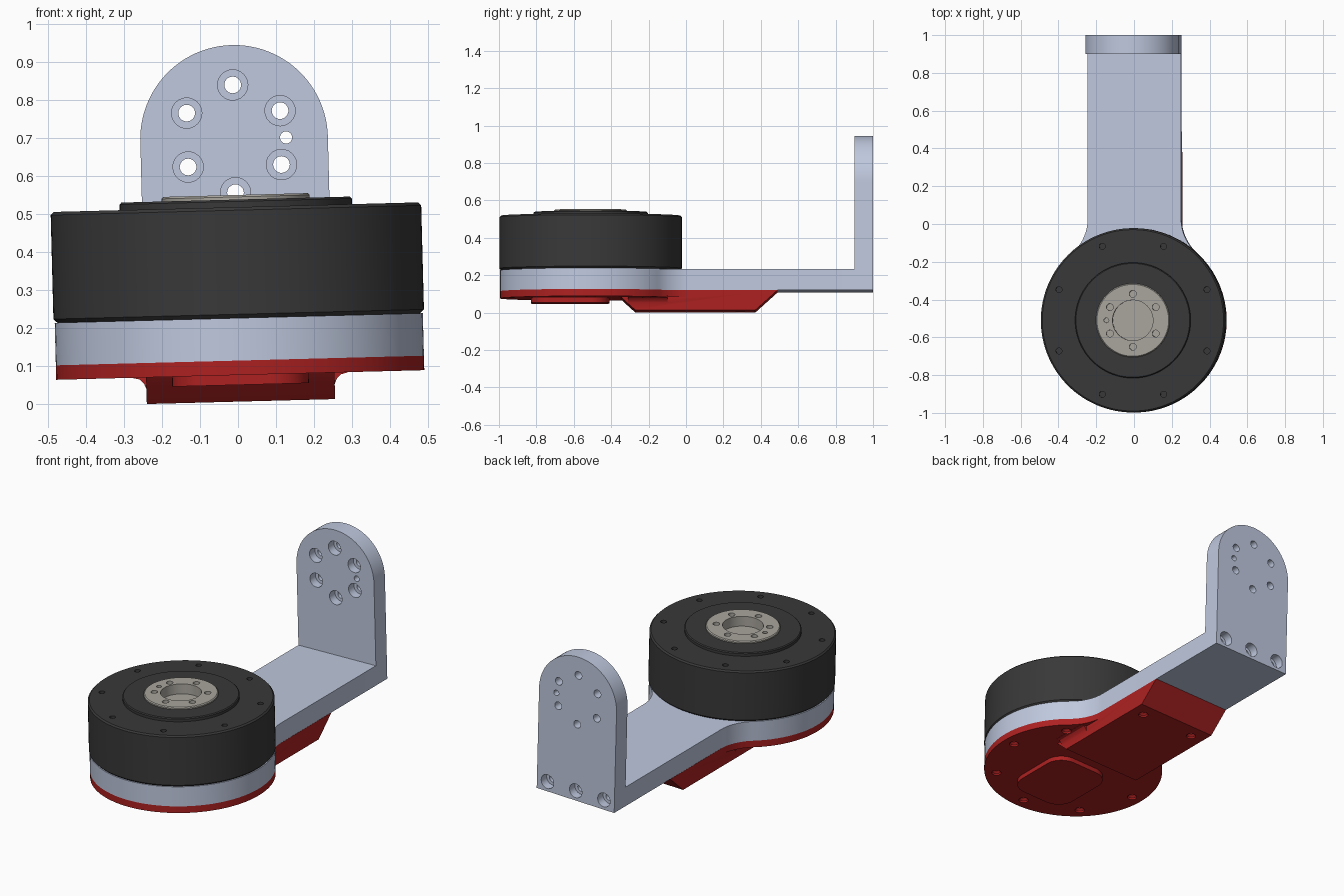
import bpy, bmesh
from math import sin, cos, pi, radians, atan2, degrees
from mathutils import Matrix, Vector

if "Cube" in bpy.data.objects:
    bpy.data.objects.remove(bpy.data.objects["Cube"])

CY = -0.51            # motor axis
HW = 0.247            # half width of the arm
TILT = Matrix.Translation((0.008, 0, -0.0015)) @ Matrix.Rotation(radians(-1.5), 4, 'Y')


def material(name, rgb):
    m = bpy.data.materials.new(name)
    m.diffuse_color = (*rgb, 1)
    m.use_nodes = True
    m.node_tree.nodes["Principled BSDF"].inputs["Base Color"].default_value = m.diffuse_color
    return m


DARK = material("dark_housing", (0.04, 0.04, 0.04))
ALU = material("pale_metal", (0.52, 0.58, 0.73))
RED = material("red_cover", (0.42, 0.015, 0.015))
STEEL = material("warm_steel", (0.40, 0.38, 0.34))


def make(name, bm, mat=None):
    bmesh.ops.recalc_face_normals(bm, faces=bm.faces[:])
    me = bpy.data.meshes.new(name)
    bm.to_mesh(me)
    bm.free()
    ob = bpy.data.objects.new(name, me)
    bpy.context.collection.objects.link(ob)
    if mat:
        me.materials.append(mat)
    return ob


def lathe(profile, steps=96, matrix=Matrix(), into=None):
    """Revolve (radius, height) points about z."""
    bm = bmesh.new()
    vs = [bm.verts.new((r, 0, z)) for r, z in profile]
    es = [bm.edges.new(p) for p in zip(vs, vs[1:])]
    bmesh.ops.spin(bm, geom=vs + es, cent=(0, 0, 0), axis=(0, 0, 1), angle=2 * pi, steps=steps)
    bmesh.ops.remove_doubles(bm, verts=bm.verts[:], dist=1e-5)
    bmesh.ops.recalc_face_normals(bm, faces=bm.faces[:])
    bm.transform(matrix)
    if into is None:
        return bm
    tmp = bpy.data.meshes.new("tmp")
    bm.to_mesh(tmp)
    bm.free()
    into.from_mesh(tmp)
    bpy.data.meshes.remove(tmp)


def prism(pts, depth):
    bm = bmesh.new()
    f = bm.faces.new([bm.verts.new(p) for p in pts])
    r = bmesh.ops.extrude_face_region(bm, geom=[f])
    bmesh.ops.translate(bm, vec=depth, verts=[v for v in r["geom"] if isinstance(v, bmesh.types.BMVert)])
    return bm


def boolean(ob, other, op):
    m = ob.modifiers.new("cut", 'BOOLEAN')
    m.operation, m.solver, m.object = op, 'EXACT', other
    other.hide_render = True
    bpy.context.view_layer.objects.active = ob
    bpy.ops.object.modifier_apply(modifier=m.name)
    bpy.data.objects.remove(other)


def drill(ob, pins):
    """pins: list of (profile, matrix), cut out of ob."""
    bm = bmesh.new()
    for profile, mat in pins:
        lathe(profile, 24, mat, bm)
    boolean(ob, make("cutter", bm), 'DIFFERENCE')


def arc(cx, cy, r, a0, a1, n):
    return [(cx + r * cos(radians(a0 + (a1 - a0) * i / n)),
             cy + r * sin(radians(a0 + (a1 - a0) * i / n))) for i in range(n + 1)]


def ring(r, angles, cx=0, cy=CY):
    return [(cx + r * cos(radians(a)), cy + r * sin(radians(a))) for a in angles]


def rod(r, z0, z1):
    return [(0, z0), (r, z0), (r, z1), (0, z1)]


def at(x, y, z=0):
    return Matrix.Translation((x, y, z))


def outline(rad, y_end):
    """Round disc blending through fillets into a straight arm."""
    y0 = 0.03
    d = y0 - CY
    fr = (HW ** 2 + d ** 2 - rad ** 2) / (2 * (rad - HW))
    t = degrees(atan2(d, HW + fr))
    return (arc(0, CY, rad, 180 - t, 360 + t, 72)
            + arc(HW + fr, y0, fr, 180 + t, 180, 12)[1:]
            + [(HW, y_end), (-HW, y_end)]
            + arc(-HW - fr, y0, fr, 0, -t, 12)[:-1])


parts = []

# Motor housing with stepped top and ring of screw holes
motor = make("motor_housing", lathe([
    (0, 0.228), (0.478, 0.228), (0.488, 0.238), (0.488, 0.512), (0.48, 0.52), (0.306, 0.52),
    (0.306, 0.535), (0.301, 0.54), (0.195, 0.54), (0.195, 0.46), (0, 0.46)], 128, at(0, CY)), DARK)
drill(motor, [(rod(0.016, 0.48, 0.56), at(x, y)) for x, y in ring(0.424, [22.5 + 45 * i for i in range(8)])])
parts.append(motor)

# Output hub with central bore
hub = make("output_hub", lathe([
    (0, 0.46), (0.195, 0.46), (0.195, 0.547), (0.19, 0.552), (0.107, 0.552), (0.107, 0.495), (0, 0.495)],
    96, at(0, CY)), STEEL)
drill(hub, [(rod(0.018, 0.51, 0.6), at(x, y)) for x, y in ring(0.14, [90 + 60 * i for i in range(6)])]
      + [(rod(0.013, 0.51, 0.6), at(-0.14, CY))])
parts.append(hub)

# Flat arm under the motor
parts.append(make("arm", prism([(x, y, 0.116) for x, y in outline(0.485, 0.9)], (0, 0, 0.112)), ALU))

# Upright end plate with counterbored bolt circle and three base screws
plate_pts = [(-HW, 0.116), (HW, 0.116)] + arc(0, 0.70, HW, 0, 180, 48)
upright = make("upright_plate", prism([(x, 0.9, z) for x, z in plate_pts], (0, 0.1, 0)), ALU)
to_back = Matrix.Rotation(radians(-90), 4, 'X')
to_front = Matrix.Rotation(radians(90), 4, 'X')
bore = [(0, -0.02), (0.04, -0.02), (0.04, 0.05), (0.022, 0.05), (0.022, 0.15), (0, 0.15)]
pins = [(bore, at(x, 0.9, z) @ to_back) for x, z in ring(0.142, [90 + 60 * i for i in range(6)], 0, 0.70)]
pins.append((rod(0.016, -0.02, 0.15), at(0.137, 0.9, 0.70) @ to_back))
pins += [(bore, at(x, 1.0, 0.172) @ to_front) for x in (-0.18, 0, 0.18)]
drill(upright, pins)
parts.append(upright)

# Red bottom cover: thin disc plus wedge-ended cable box with flared sides
cover = make("bottom_cover", prism([(x, y, 0.078) for x, y in outline(0.485, 0.44)], (0, 0, 0.038)), RED)
W = 0.248
box = make("box", prism([(-W, y, z) for y, z in (
    (-0.35, 0.082), (-0.335, 0.066), (-0.27, 0.008), (0.37, 0.008), (0.49, 0.116), (-0.35, 0.116))],
    (2 * W, 0, 0)), RED)
half = [(0.285, 0.085), (0.282, 0.077), (0.265, 0.073), (0.254, 0.062), (0.247, 0.045)]
flare = make("flare", prism([(x, -0.31, z) for x, z in half + [(-x, z) for x, z in reversed(half)]],
                            (0, 0.21, 0)), RED)
boolean(cover, box, 'UNION')
boolean(cover, flare, 'UNION')
sink = [(0, 0.06), (0.026, 0.06), (0.026, 0.088), (0.014, 0.098), (0.014, 0.108), (0, 0.108)]
drill(cover, [(sink, at(x, y)) for x, y in ring(0.42, (0, 45, 135, 180, 225, 270, 315))]
      + [(sink, at(x, 0.29, -0.07)) for x in (-0.17, 0.17)])
parts.append(cover)

# Plain raised pad below the cover
pad = []
for sx, sy, a in ((1, 1, 0), (-1, 1, 90), (-1, -1, 180), (1, -1, 270)):
    pad += arc(sx * 0.08, -0.62 + sy * 0.11, 0.1, a, a + 90, 10)
parts.append(make("raised_pad", prism([(x, y, 0.052) for x, y in pad], (0, 0, 0.04)), RED))

# Shared slight roll and smooth shading
for ob in parts:
    ob.data.transform(TILT)
    bpy.ops.object.select_all(action='DESELECT')
    ob.select_set(True)
    bpy.context.view_layer.objects.active = ob
    bpy.ops.object.shade_smooth_by_angle(angle=radians(30))
